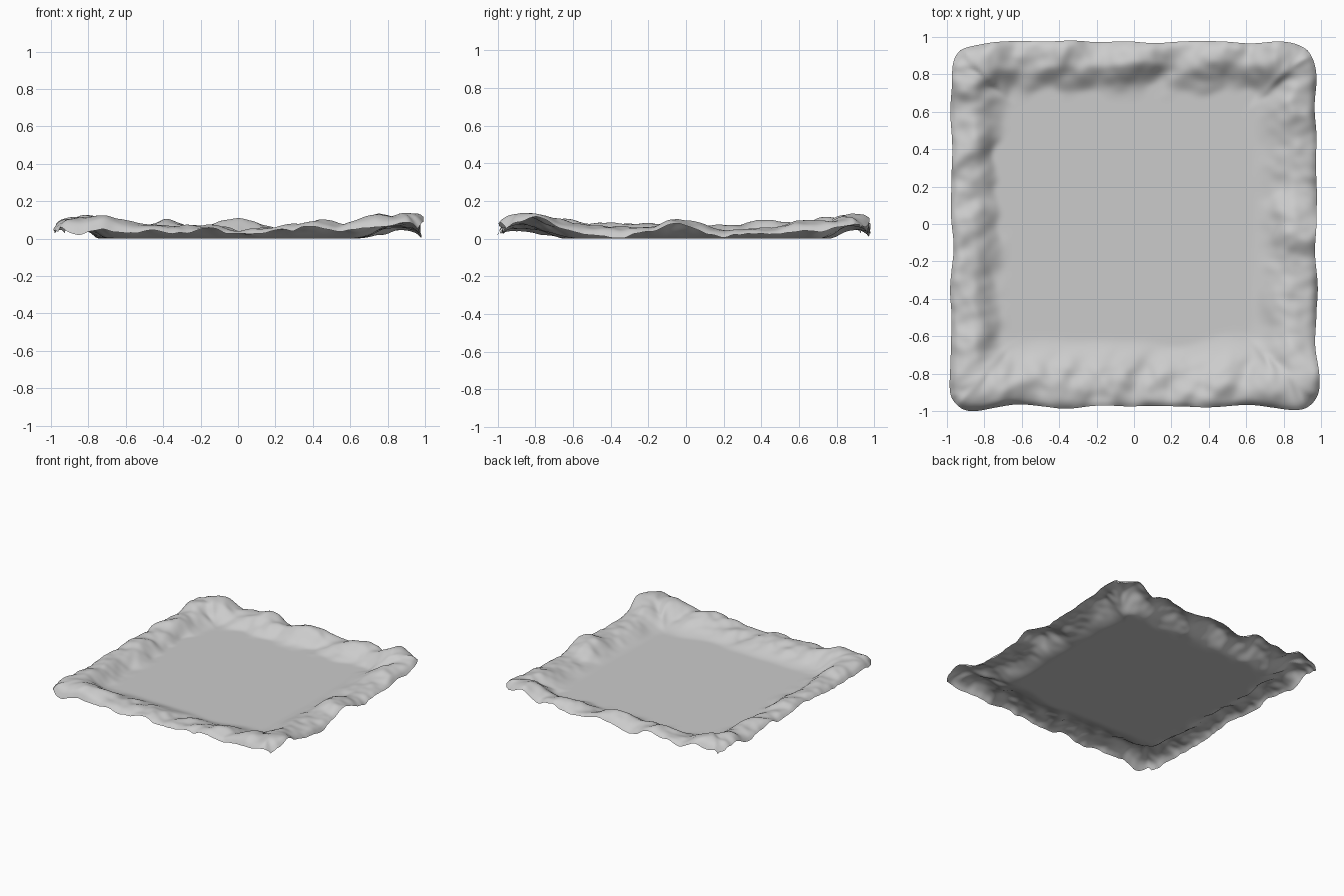
import bpy, bmesh, math
from mathutils import Vector, noise

cube = bpy.data.objects.get("Cube")
if cube:
    bpy.data.objects.remove(cube, do_unlink=True)

GRID = 150


def smooth(t):
    t = max(0.0, min(1.0, t))
    return t * t * (3 - 2 * t)


def sample(values, t):
    """Smoothly read evenly spaced heights along one side, t from -1 to 1."""
    f = (max(-1, min(1, t)) + 1) / 2 * (len(values) - 1)
    i = min(int(f), len(values) - 2)
    return values[i] + (values[i + 1] - values[i]) * smooth(f - i)


# Rim of each side: width, crest heights and hem heights from - to + along it
SIDES = {
    "front": (0.37, [.12, .13, .09, .07, .07, .06, .08, .08, .09, .13, .12],
              [.03, .03, .03, .04, .05, .03, .04, .06, .04, .08, .06]),
    "back": (0.28, [.12, .12, .07, .09, .07, .09, .06, .08, .08, .12, .13],
             [.04, .07, .04, .05, .03, .06, .03, .05, .04, .08, .06]),
    "left": (0.36, [.12, .13, .08, .08, .07, .09, .06, .07, .08, .11, .13],
             [.06, .09, .05, .02, .04, .07, .03, .04, .03, .06, .06]),
    "right": (0.28, [.12, .13, .09, .10, .07, .08, .07, .08, .08, .11, .12],
              [.03, .06, .04, .06, .03, .05, .03, .05, .04, .07, .04]),
}


def rim_height(side, d, t, wobble):
    width, crest, hem = SIDES[side]
    width += 0.05 * wobble
    peak = 0.12 + 0.03 * wobble
    if d >= peak:
        return sample(crest, t) * smooth((width - d) / (width - peak))
    low, high = sample(hem, t), sample(crest, t)
    return low + (high - low) * math.sqrt(max(0, 1 - (1 - d / peak) ** 2))


def cloth_point(u, v):
    # rounded square outline
    m = max(abs(u), abs(v), 1e-6)
    r = max(1.0, ((abs(u) / m) ** 14 + (abs(v) / m) ** 14) ** (1 / 14))
    x, y = u / r, v / r
    wobble = noise.noise(Vector((u * 4, v * 4, 3.1)))
    dx, dy = 1 - abs(u), 1 - abs(v)
    hx = rim_height("left" if u > 0 else "right", dx, v, wobble)
    hy = rim_height("back" if v > 0 else "front", dy, u, wobble)
    # blend the two sides where they meet
    blend = smooth((dy - dx) / 0.3 + 0.5)
    z = hx * blend + hy * (1 - blend)
    # slanted folds confined to the rim
    mask = smooth((0.34 - min(dx, dy)) / 0.18)
    if dx < dy:
        p = Vector((u * 4 + 1.5 * v, v * 7 - 3 * u, 7.7))
    else:
        p = Vector((u * 7 - 4 * v, v * 4, 1.3))
    fine = Vector((u * 15 + v * 7, v * 15 - u * 6, 5))
    z += mask * (0.038 * noise.noise(p) + 0.010 * noise.noise(fine))
    # uneven hem
    edge = smooth((0.4 - min(dx, dy)) / 0.4)
    x *= 0.975 + edge * 0.02 * noise.noise(Vector((2 * math.copysign(1, u), v * 4, 9)))
    y *= 0.975 + edge * 0.02 * noise.noise(Vector((u * 4, 2 * math.copysign(1, v), 4)))
    # front corners flare outward
    flare = 0.028 * smooth((0.35 - dx) / 0.3) * smooth((0.35 - dy) / 0.3) * (v < 0)
    return Vector((x + math.copysign(flare, u), y - flare, max(0.0, z)))


# Cloth sheet
bm = bmesh.new()
bmesh.ops.create_grid(bm, x_segments=GRID, y_segments=GRID, size=1)
for vert in bm.verts:
    vert.co = cloth_point(vert.co.x, vert.co.y)

# Soften the folds inside the hem
inner = [v for v in bm.verts if not v.is_boundary]
for _ in range(3):
    bmesh.ops.smooth_vert(bm, verts=inner, factor=0.5,
                          use_axis_x=True, use_axis_y=True, use_axis_z=True)

mesh = bpy.data.meshes.new("cloth_sheet")
bm.to_mesh(mesh)
bm.free()
cloth = bpy.data.objects.new("cloth_sheet", mesh)
bpy.context.collection.objects.link(cloth)
for poly in mesh.polygons:
    poly.use_smooth = True

# Plain grey cloth
grey = bpy.data.materials.new("light_grey_cloth")
grey.use_nodes = True
colour = (0.6, 0.6, 0.6, 1)
grey.diffuse_color = colour
grey.node_tree.nodes["Principled BSDF"].inputs["Base Color"].default_value = colour
mesh.materials.append(grey)
